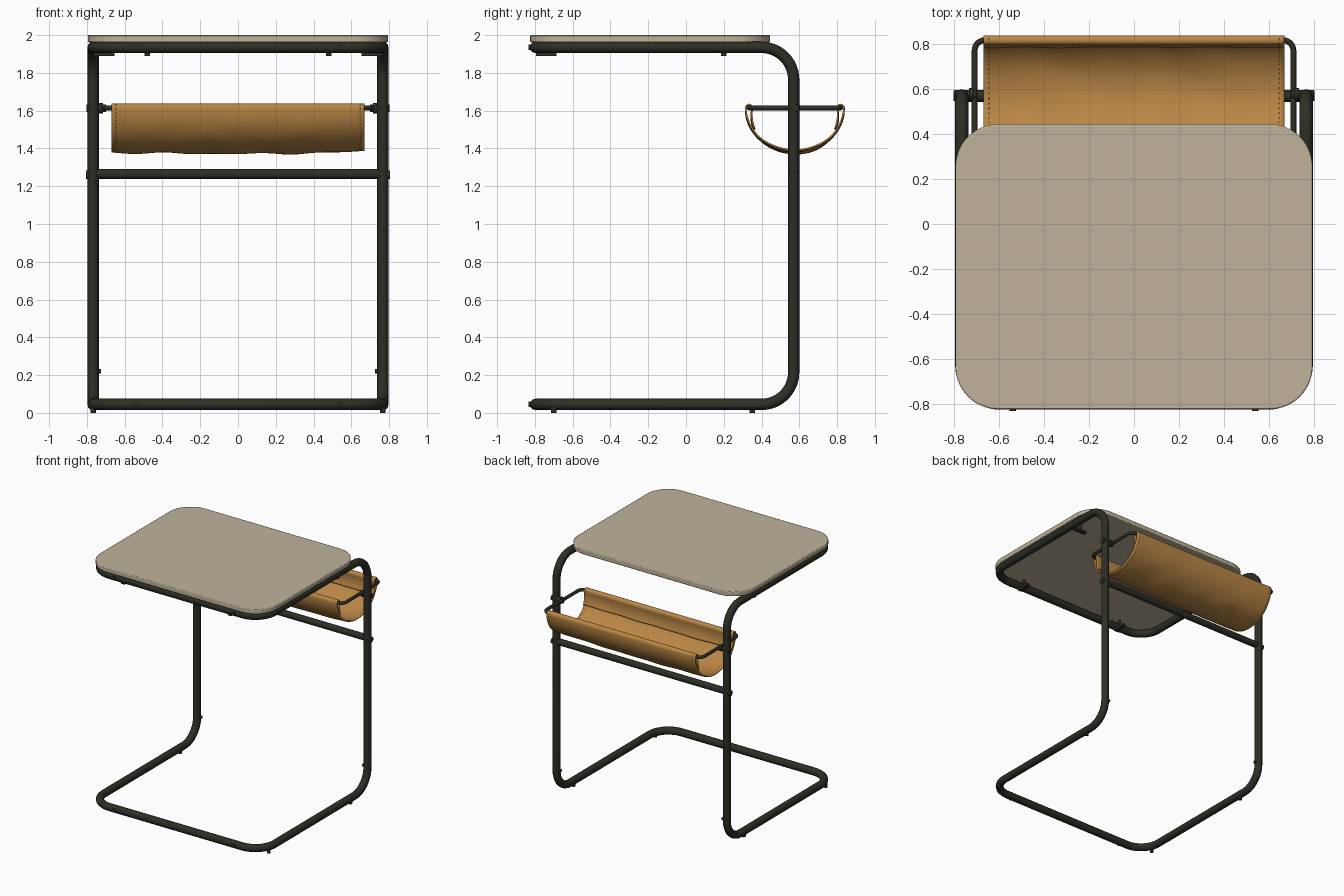
import bpy, bmesh
from math import sin, cos, pi, radians
from mathutils import Vector

if "Cube" in bpy.data.objects:
    bpy.data.objects.remove(bpy.data.objects["Cube"])


def material(name, rgb):
    m = bpy.data.materials.new(name)
    m.use_nodes = True
    m.diffuse_color = (*rgb, 1)
    m.node_tree.nodes["Principled BSDF"].inputs["Base Color"].default_value = (*rgb, 1)
    return m


STEEL = material("dark olive steel", (0.026, 0.027, 0.018))
TOP = material("beige laminate", (0.52, 0.45, 0.325))
LEATHER = material("tan leather", (0.49, 0.24, 0.06))
THREAD = material("brown thread", (0.16, 0.075, 0.02))


def smooth(ob, angle=35):
    bpy.ops.object.select_all(action="DESELECT")
    ob.select_set(True)
    bpy.context.view_layer.objects.active = ob
    bpy.ops.object.shade_smooth_by_angle(angle=radians(angle))


def fillet(corners, radius, steps=10):
    """Closed path with every right-angled corner rounded."""
    pts = [Vector(c) for c in corners]
    path = []
    for i, p in enumerate(pts):
        a = (pts[i - 1] - p).normalized()
        b = (pts[(i + 1) % len(pts)] - p).normalized()
        for s in range(steps + 1):
            t = s / steps * pi / 2
            path.append(p + radius * (a + b - b * cos(t) - a * sin(t)))
    return path


def tube_loop(name, path, radius):
    cu = bpy.data.curves.new(name, "CURVE")
    cu.dimensions = "3D"
    cu.bevel_depth, cu.bevel_resolution = radius, 4
    sp = cu.splines.new("POLY")
    sp.points.add(len(path) - 1)
    for q, p in zip(sp.points, path):
        q.co = (*p, 1)
    sp.use_cyclic_u = True
    ob = bpy.data.objects.new(name, cu)
    bpy.context.collection.objects.link(ob)
    bpy.ops.object.select_all(action="DESELECT")
    ob.select_set(True)
    bpy.context.view_layer.objects.active = ob
    bpy.ops.object.convert(target="MESH")
    ob = bpy.context.object
    ob.data.materials.clear()
    ob.data.materials.append(STEEL)
    smooth(ob, 60)
    return ob


def rod(name, start, end, radius, sides=20):
    a, b = Vector(start), Vector(end)
    bpy.ops.mesh.primitive_cylinder_add(vertices=sides, radius=radius,
                                        depth=(b - a).length, location=(a + b) / 2)
    ob = bpy.context.object
    ob.name = name
    ob.rotation_euler = (b - a).to_track_quat("Z", "Y").to_euler()
    ob.data.materials.append(STEEL)
    smooth(ob)
    return ob


def box(name, size, loc):
    bpy.ops.mesh.primitive_cube_add(size=1, location=loc)
    ob = bpy.context.object
    ob.name = name
    ob.scale = size
    ob.data.materials.append(STEEL)


# Continuous cantilever frame
SX, FRONT, BACK, LOW, HIGH = 0.767, -0.797, 0.57, 0.045, 1.935
half = [(SX, FRONT, LOW), (SX, BACK, LOW), (SX, BACK, HIGH), (SX, FRONT, HIGH)]
loop = half + [(-x, y, z) for x, y, z in reversed(half)]
tube_loop("tube_frame", fillet(loop, 0.17, 12), 0.03)

# Table top with rounded corners
outline = fillet([(0.795, -0.825, 1.962), (0.795, 0.445, 1.962),
                  (-0.795, 0.445, 1.962), (-0.795, -0.825, 1.962)], 0.19, 14)
bm = bmesh.new()
face = bm.faces.new([bm.verts.new(p) for p in outline])
ext = bmesh.ops.extrude_face_region(bm, geom=[face])
bmesh.ops.translate(bm, vec=(0, 0, 0.038),
                    verts=[v for v in ext["geom"] if isinstance(v, bmesh.types.BMVert)])
bmesh.ops.recalc_face_normals(bm, faces=bm.faces)
me = bpy.data.meshes.new("table_top")
bm.to_mesh(me)
me.materials.append(TOP)
top = bpy.data.objects.new("table_top", me)
bpy.context.collection.objects.link(top)
bev = top.modifiers.new("soft_edge", "BEVEL")
bev.width, bev.segments, bev.limit_method = 0.006, 2, "ANGLE"
smooth(top)

# Rear crossbar
rod("crossbar", (-0.77, BACK, 1.265), (0.77, BACK, 1.265), 0.026)

# Small hardware on both sides
for s, side in ((1, "left"), (-1, "right")):
    rod(f"{side}_crossbar_bolt", (s * 0.74, BACK, 1.26), (s * 0.805, BACK, 1.26), 0.022)
    rod(f"{side}_sling_pivot", (s * 0.70, 0.578, 1.613), (s * 0.803, 0.578, 1.613), 0.02)
    rod(f"{side}_pivot_collar", (s * 0.715, 0.578, 1.613), (s * 0.735, 0.578, 1.613), 0.027)
    rod(f"{side}_post_peg", (s * 0.725, BACK, 0.22), (s * 0.75, BACK, 0.22), 0.012, 12)
    for z, level in ((LOW, "lower"), (HIGH, "upper")):
        rod(f"{side}_{level}_front_bolt", (s * 0.54, -0.81, z), (s * 0.54, -0.834, z), 0.015, 12)
    for y, end in ((-0.70, "front"), (0.35, "rear")):
        rod(f"{side}_{end}_foot", (s * SX, y, 0), (s * SX, y, 0.03), 0.014, 12)
    box(f"{side}_front_tab", (0.03, 0.11, 0.02), (s * 0.48, -0.74, 1.9))
    box(f"{side}_side_tab", (0.11, 0.03, 0.02), (s * 0.71, 0.2, 1.9))
    for y, end in ((-0.74, "front"), (0.2, "side")):
        x = 0.48 if end == "front" else 0.70
        rod(f"{side}_{end}_tab_post", (s * x, y, 1.895), (s * x, y, 1.966), 0.01, 12)

# Rod loop that carries the sling
CY, CZ, R = 0.576, 1.615, 0.2425
ring = [(0.71, CY - R, CZ), (0.71, CY + R, CZ), (-0.71, CY + R, CZ), (-0.71, CY - R, CZ)]
tube_loop("sling_rod", fillet(ring, 0.045, 6), 0.013)


# Sling cross-section: inner hem, wrap over rod, hanging arc, and back again
def arc_point(deg, radius):
    return CY + radius * cos(radians(deg)), CZ + 0.92 * radius * sin(radians(deg))


hem = [arc_point(210 - 3 * i, R + 0.006 - 0.0024 * i) for i in range(10)]
wrap = [(CY - R + 0.0175 * cos(radians(a)), CZ + 0.0175 * sin(radians(a)))
        for a in range(0, 181, 30)]
hang = [arc_point(180 + 2.5 * i, R + 0.0175) for i in range(1, 37)]
left = hem + wrap + hang
profile = left + [(2 * CY - y, z) for y, z in reversed(left[:-1])]

# Lengthwise stations, with a narrow stitching column near each end
EDGE = 0.67
xs = [-EDGE, -0.65, -0.643] + [-0.63 + 1.26 * i / 44 for i in range(45)] + [0.643, 0.65, EDGE]
bm = bmesh.new()
rows = []
for x in xs:
    row = []
    for y, z in profile:
        sag = max(0, (CZ - z) / R)
        crease = sin(9 * x + 14 * y) * sin(5 * x - 9 * z) + 0.5 * sin(23 * x + 17 * z)
        fold = 0.0055 * sag * crease
        lift = sag * (0.022 * x * x + 0.008 * x)
        row.append(bm.verts.new((x, y + fold * (y - CY) / R, z + lift + fold * sag)))
    rows.append(row)
for i in range(len(xs) - 1):
    stitched = abs(abs(xs[i] + xs[i + 1]) / 2 - 0.6465) < 0.001
    for j in range(len(profile) - 1):
        f = bm.faces.new((rows[i][j], rows[i + 1][j], rows[i + 1][j + 1], rows[i][j + 1]))
        f.material_index = int(stitched and j % 2 == 0)
me = bpy.data.meshes.new("leather_sling")
bm.to_mesh(me)
bm.free()
me.materials.append(LEATHER)
me.materials.append(THREAD)
sling = bpy.data.objects.new("leather_sling", me)
bpy.context.collection.objects.link(sling)
thick = sling.modifiers.new("thickness", "SOLIDIFY")
thick.thickness, thick.offset = 0.009, 0
smooth(sling, 50)
